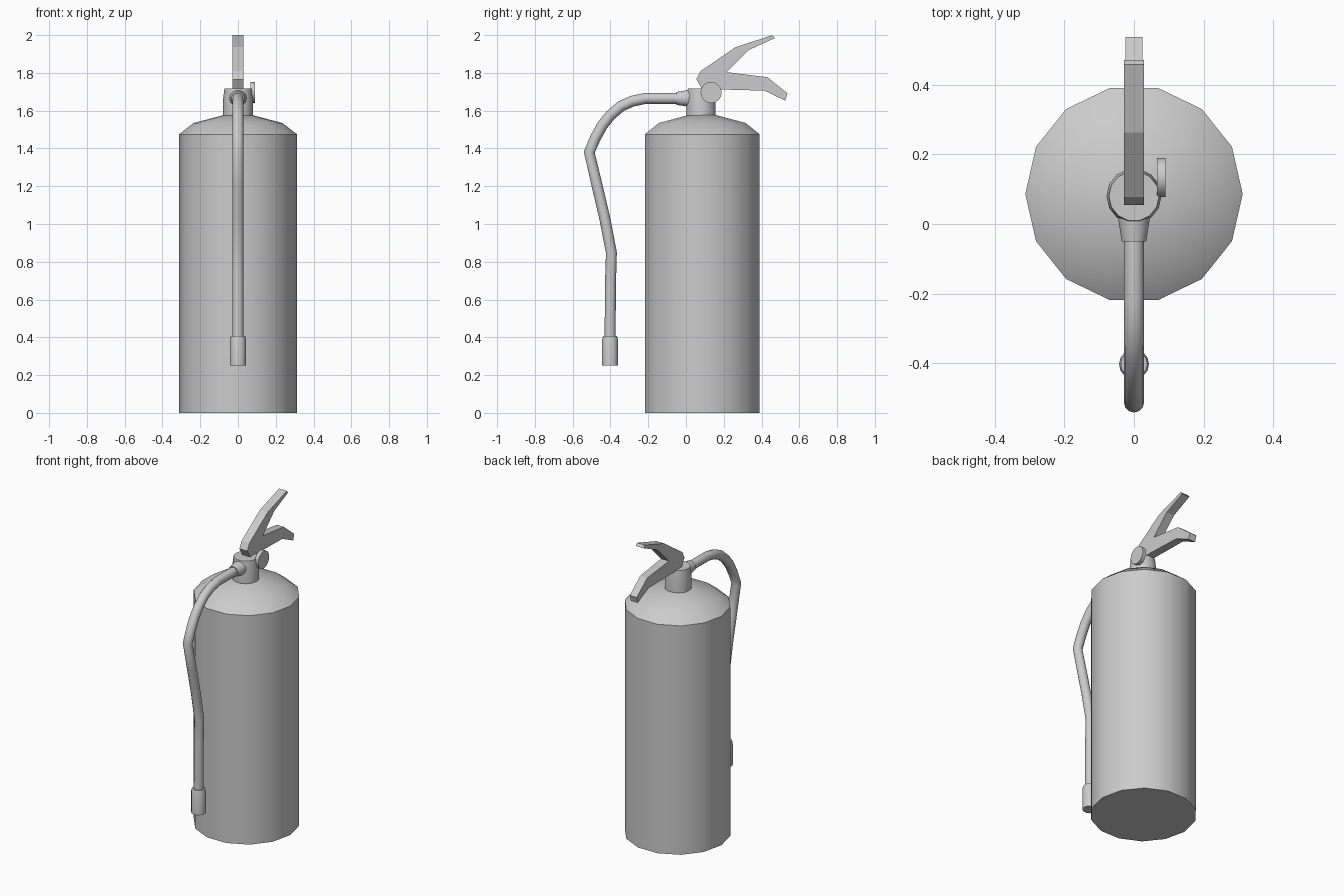
import bpy, bmesh
from math import cos, sin, tau, radians
from mathutils import Matrix, Vector

if "Cube" in bpy.data.objects:
    bpy.data.objects.remove(bpy.data.objects["Cube"])

AXIS_Y = 0.087  # centre line of the cylinder


def finish(bm, name, angle=30):
    bmesh.ops.recalc_face_normals(bm, faces=bm.faces)
    mesh = bpy.data.meshes.new(name)
    bm.to_mesh(mesh)
    bm.free()
    obj = bpy.data.objects.new(name, mesh)
    bpy.context.collection.objects.link(obj)
    bpy.ops.object.select_all(action='DESELECT')
    obj.select_set(True)
    bpy.context.view_layer.objects.active = obj
    if angle:
        bpy.ops.object.shade_smooth_by_angle(angle=radians(angle))
    return obj


def lathe(name, profile, origin, sides, axis='Z'):
    """Turn (radius, height) points around an axis and cap both ends."""
    turn = {'Z': Matrix(),
            'X': Matrix.Rotation(radians(90), 4, 'Y'),
            '-Y': Matrix.Rotation(radians(90), 4, 'X')}[axis]
    place = Matrix.Translation(origin) @ turn
    bm = bmesh.new()
    rings = [[bm.verts.new(place @ Vector((r * cos(tau * i / sides),
                                           r * sin(tau * i / sides), h)))
              for i in range(sides)] for r, h in profile]
    for a, b in zip(rings, rings[1:]):
        for i in range(sides):
            j = (i + 1) % sides
            bm.faces.new((a[i], a[j], b[j], b[i]))
    bm.faces.new(rings[0])
    bm.faces.new(rings[-1])
    return finish(bm, name)


# Tank with sloped shoulder
lathe("tank", [(0.312, 0), (0.312, 1.475), (0.235, 1.535), (0.07, 1.578)],
      (0, AXIS_Y - 0.001, 0), 14)

# Valve neck
lathe("valve_neck", [(0.079, 1.56), (0.079, 1.66), (0.072, 1.717)],
      (0, 0.08, 0), 14)

# Hose collar and pressure gauge
lathe("hose_collar", [(0.047, -0.03), (0.043, 0.0), (0.035, 0.05)],
      (0, 0, 1.665), 14, '-Y')
lathe("pressure_gauge", [(0.056, 0.066), (0.056, 0.09)],
      (0, 0.133, 1.696), 16, 'X')

# Hose swept along its path (y, z)
path = [(0.0, 1.665), (-0.215, 1.665), (-0.285, 1.65), (-0.345, 1.623),
        (-0.4, 1.576), (-0.443, 1.522), (-0.48, 1.455), (-0.512, 1.38),
        (-0.47, 1.2), (-0.43, 1.03), (-0.395, 0.848), (-0.4, 0.68),
        (-0.402, 0.38)]
curve = bpy.data.curves.new("hose", 'CURVE')
curve.dimensions = '3D'
curve.bevel_depth = 0.029
curve.bevel_resolution = 4
spline = curve.splines.new('POLY')
spline.points.add(len(path) - 1)
for point, (y, z) in zip(spline.points, path):
    point.co = (0, y, z, 1)
hose = bpy.data.objects.new("hose", curve)
bpy.context.collection.objects.link(hose)

# Hose nozzle
lathe("nozzle", [(0.043, 0.25), (0.043, 0.39), (0.038, 0.406)],
      (0, -0.402, 0), 14)

# Forked handle: one side profile (y, z, half width)
fork = [(0.087, 1.71, .028), (0.055, 1.766, .028), (0.077, 1.809, .028),
        (0.262, 1.936, .028), (0.458, 2.0, .028), (0.470, 1.984, .028),
        (0.33, 1.92, .028), (0.214, 1.804, .028), (0.431, 1.777, .025),
        (0.537, 1.692, .025), (0.526, 1.653, .025), (0.415, 1.706, .025),
        (0.19, 1.712, .028)]
bm = bmesh.new()
left = [bm.verts.new((-w, y, z)) for y, z, w in fork]
right = [bm.verts.new((w, y, z)) for y, z, w in fork]
bm.faces.new(left)
bm.faces.new(right[::-1])
for i in range(len(fork)):
    j = (i + 1) % len(fork)
    bm.faces.new((left[i], left[j], right[j], right[i]))
bmesh.ops.triangulate(bm, faces=[f for f in bm.faces if len(f.verts) > 4])
finish(bm, "squeeze_handle", angle=0)
